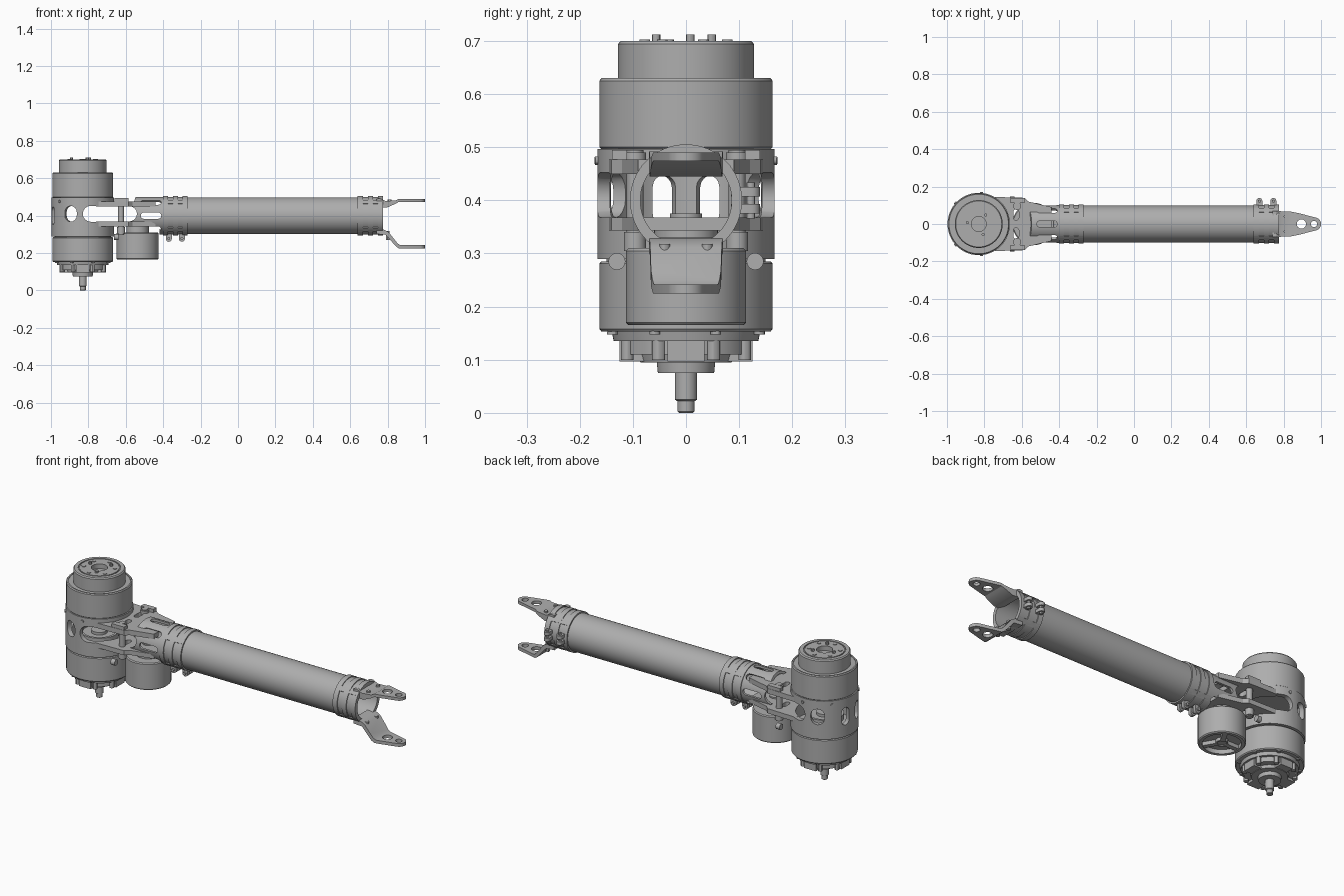
import bpy, bmesh
from math import pi, cos, sin, radians
from mathutils import Matrix, Vector

if "Cube" in bpy.data.objects:
    bpy.data.objects.remove(bpy.data.objects["Cube"])

GREY = (0.42, 0.42, 0.42, 1)
metal = bpy.data.materials.new("grey metal")
metal.use_nodes = True
metal.diffuse_color = GREY
metal.node_tree.nodes["Principled BSDF"].inputs["Base Color"].default_value = GREY
parts = []

MX, MZ = -0.83, 0.40                       # joint axis x, arm axis height
JOINT = Matrix.Translation((MX, 0, 0))
ARM = Matrix.Translation((0, 0, MZ))
TO_X = ARM @ Matrix.Rotation(pi / 2, 4, 'Y')
SIDE = Matrix.Rotation(pi / 2, 4, 'X')     # xy outline -> xz outline
RADIAL = Matrix(((0, 0, 1), (1, 0, 0), (0, 1, 0))).to_4x4()


def finish(name, bm, matrix):
    bmesh.ops.remove_doubles(bm, verts=bm.verts, dist=1e-5)
    bmesh.ops.recalc_face_normals(bm, faces=bm.faces)
    bm.transform(matrix)
    mesh = bpy.data.meshes.new(name)
    bm.to_mesh(mesh)
    bm.free()
    mesh.materials.append(metal)
    ob = bpy.data.objects.new(name, mesh)
    bpy.context.collection.objects.link(ob)
    parts.append(ob)
    return ob


def lathe(name, profile, matrix=JOINT, closed=False, steps=64):
    bm = bmesh.new()
    vs = [bm.verts.new((r, 0, z)) for r, z in profile]
    pairs = list(zip(vs, vs[1:])) + ([(vs[-1], vs[0])] if closed else [])
    es = [bm.edges.new(p) for p in pairs]
    bmesh.ops.spin(bm, geom=vs + es, cent=(0, 0, 0), axis=(0, 0, 1), angle=2 * pi, steps=steps)
    return finish(name, bm, matrix)


def ring(name, r0, r1, a, b, matrix=TO_X):
    return lathe(name, [(r0, a), (r1, a), (r1, b), (r0, b)], matrix, True)


def rod(name, r, a, b, matrix, steps=20):
    return lathe(name, [(0, a), (r, a), (r, b), (0, b)], matrix, steps=steps)


def prism(name, pts, a, b, matrix=Matrix()):
    bm = bmesh.new()
    f = bm.faces.new([bm.verts.new((x, y, a)) for x, y in pts])
    ext = bmesh.ops.extrude_face_region(bm, geom=[f])["geom"]
    bmesh.ops.translate(bm, vec=(0, 0, b - a), verts=[v for v in ext if isinstance(v, bmesh.types.BMVert)])
    return finish(name, bm, matrix)


def box(name, x0, x1, y0, y1, z0, z1, matrix=Matrix()):
    return prism(name, [(x0, y0), (x1, y0), (x1, y1), (x0, y1)], z0, z1, matrix)


def slot(length, width, cx=0, cy=0, n=8):
    # rounded slot outline, long side along x
    r, h = width / 2, (length - width) / 2
    return [(cx + s * h + r * cos(a), cy + r * sin(a))
            for s, start in ((1, -pi / 2), (-1, pi / 2))
            for a in (start + pi * i / n for i in range(n + 1))]


def combine(ob, others, op='DIFFERENCE'):
    for c in others:
        m = ob.modifiers.new("cut", 'BOOLEAN')
        m.operation, m.object, m.solver = op, c, 'EXACT'
    bpy.context.view_layer.update()
    dg = bpy.context.evaluated_depsgraph_get()
    mesh = bpy.data.meshes.new_from_object(ob.evaluated_get(dg))
    ob.modifiers.clear()
    ob.data = mesh
    for c in others:
        parts.remove(c)
        bpy.data.objects.remove(c)
    return ob


def around(r, angle, axis_matrix=JOINT):
    return axis_matrix @ Matrix.Translation((r * cos(angle), r * sin(angle), 0))


# Upper drive: drum, stepped cap with recessed output face
lathe("upper_drum", [(0, .495), (.158, .495), (.163, .50), (.163, .625), (.159, .63), (.152, .63), (.152, .626),
                     (.128, .626), (.128, .694), (.123, .70), (.104, .70), (.104, .694), (.098, .694),
                     (.098, .70), (.04, .70), (.04, .675), (0, .675)])
for i in range(3):
    rod("output_pin", .008, .69, .712, around(.061, radians(172.5 + 120 * i)), 12)
for i in range(6):
    rod("output_screw", .010, .69, .703, around(.078, radians(25 + 60 * i)), 12)
for i in range(8):
    for z in (.493, .148):
        rod("drum_screw", .010, z, z + .012, around(.15, radians(22 + 45 * i)), 12)

# Lower drive: drum, gear cover, flange and output shaft
lathe("lower_drum", [(0, .30), (.15, .30), (.15, .285), (.159, .285), (.163, .281), (.163, .158), (.159, .153),
                     (.14, .153), (.136, .135), (.122, .135), (.122, .11), (.09, .11), (.086, .095), (.055, .095),
                     (.053, .075), (.021, .075), (.021, .025), (.016, .022), (.016, .003), (.013, 0), (0, 0)])
for i in range(4):
    lug = JOINT @ Matrix.Rotation(pi / 2 * i, 4, 'Z')
    box("cover_lug", .06, .125, -.035, .035, .097, .145, lug)
    for s in (-1, 1):
        rod("cover_screw", .012, .10, .15, around(.122, radians(s * 25), lug), 12)

# Housing shell with windows, open toward the arm
housing = ring("housing_shell", .143, .167, .29, .497, JOINT)
cuts = [prism("cutter", slot(.085, .07, 0, .01), .1, .2,
              ARM @ JOINT @ Matrix.Rotation(radians(a), 4, 'Z') @ RADIAL
              @ Matrix.Rotation(pi / 2, 4, 'Z') @ Matrix.Translation((.01, -.01, 0)))
        for a in (-113, 113)]
cuts += [prism("cutter", slot(.095, .045), .1, .2,
               ARM @ JOINT @ Matrix.Rotation(radians(a), 4, 'Z') @ RADIAL @ Matrix.Rotation(pi / 2, 4, 'Z'))
         for a in (-163, 163)]
cuts.append(prism("cutter", slot(.5, .085, -.58, .41), -.3, .3, SIDE))
combine(housing, cuts)
for s in (-1, 1):
    for a in (85, 138):
        rod("housing_screw", .008, .155, .172, ARM @ JOINT @ Matrix.Rotation(radians(s * a), 4, 'Z')
            @ Matrix.Translation((0, 0, .075)) @ Matrix.Rotation(pi / 2, 4, 'Y'), 12)

# Drive pulley inside the housing
lathe("drive_pulley", [(0, .295), (.06, .295), (.06, .33), (.095, .33), (.095, .36), (.082, .36), (.082, .352),
                       (.04, .352), (.04, .366), (0, .366)])

# Two bridge plates from the housing to the arm, joined by posts
half = [(-.76, .145), (-.585, .14), (-.565, .12), (-.44, .09)]
outline = half + [(x, -y) for x, y in reversed(half)]
for name, z0, z1 in (("upper_bridge", .45, .477), ("lower_bridge", .343, .368)):
    plate = prism(name, outline, z0, z1)
    cutters = [rod("cutter", .142, .2, .6, JOINT, 48)]
    cutters += [prism("cutter", slot(.06, .028), .2, .6,
                      Matrix.Translation((-.63, s * .05, 0)) @ Matrix.Rotation(pi / 2, 4, 'Z')) for s in (-1, 1)]
    if z0 > .4:
        cutters.append(box("cutter", -.54, -.4, -.05, .05, .4, .6))
    combine(plate, cutters)
for s in (-1, 1):
    at = Matrix.Translation((-.625, s * .096, 0))
    rod("bridge_post", .016, .30, .495, at)
    for z in (.455, .305):
        rod("post_collar", .021, z, z + .035, at)
    box("bridge_foot", -.66, -.585, s * .125 - .014, s * .125 + .014, .47, .495)
    rod("bridge_eye", .016, -.012, .012, Matrix.Translation((-.65, s * .13, .285)) @ TO_X.to_3x3().to_4x4())

# Small motor hanging under the bridge
AUX = Matrix.Translation((-.537, 0, 0))
lathe("small_motor", [(0, .185), (.03, .185), (.03, .168), (.022, .168), (.022, .172), (0, .172)], AUX)
lathe("small_motor_can", [(0, .31), (.108, .31), (.113, .305), (.113, .17), (.108, .165), (.092, .165),
                          (.092, .188), (0, .188)], AUX)
for i in range(3):
    box("motor_spoke", .02, .098, -.012, .012, .168, .19, AUX @ Matrix.Rotation(radians(60 + 120 * i), 4, 'Z'))
rod("motor_neck", .06, .30, .345, AUX, 32)
rod("motor_pulley", .03, .34, .375, AUX, 32)

# Slotted sleeve between the bridge and the tube
sleeve = ring("slotted_sleeve", .088, .101, -.575, -.39)
cuts = [prism("cutter", slot(.11, .034, -.465), .05, .2, ARM @ Matrix.Rotation(pi / 4 * i, 4, 'X'))
        for i in range(8) if i != 4]
cuts.append(prism("cutter", [(-.6, .2), (-.42, .2), (-.42, .343), (-.6, .343)], -.2, .2, SIDE))
cuts.append(prism("cutter", [(-.6, .42), (-.565, .45), (-.54, .52), (-.6, .52)], -.2, .2, SIDE))
cuts.append(prism("cutter", slot(.1, .08, -.59, .41), -.2, .2, SIDE))
combine(sleeve, cuts)

# Main tube
ring("main_tube", .09, .098, -.40, .66)


def clamp(name, start, end, screw_side, screw_x):
    # ribbed clamp collar with tangential clamp screws
    ring(name, .086, .101, start, end)
    w = (end - start) / 5
    for i in (0, 2, 4):
        ring(name + "_rib", .099, .1055, start + i * w, start + (i + 1) * w)
    for a in range(4):
        box(name + "_bridge", start, end, -.013, .013, .095, .105,
            ARM @ Matrix.Rotation(radians(45 + 90 * a), 4, 'X'))
    turn = ARM @ Matrix.Rotation(screw_side, 4, 'X')
    for x in screw_x:
        for s in (-1, 1):
            ear = prism(name + "_ear", slot(.055, .032), -.009, .009,
                        turn @ Matrix.Translation((x, s * .016, .112)) @ Matrix.Rotation(pi / 2, 4, 'X')
                        @ Matrix.Rotation(pi / 2, 4, 'Z'))
        rod(name + "_screw", .008, -.034, .034, turn @ Matrix.Translation((x, 0, .122))
            @ Matrix.Rotation(pi / 2, 4, 'X'), 12)


clamp("inner_clamp", -.40, -.27, pi, (-.37, -.30))
clamp("outer_clamp", .64, .775, -pi / 2, (.67, .745))

# Fork prongs: side profile trimmed by a tapered plan outline, with holes
plan = [(.74, -.07), (.84, -.066), (.88, -.058)]
plan += [(.965 + .035 * cos(a), .035 * sin(a)) for a in (radians(-70 + 14 * i) for i in range(11))]
plan += [(x, -y) for x, y in reversed(plan[:3])]
upper = [(.74, .462), (.775, .445), (.80, .445), (.845, .465), (.86, .474), (1.01, .474),
         (1.01, .49), (.86, .49), (.845, .482), (.79, .478), (.76, .492), (.74, .49)]
lower = [(.74, .302), (.79, .298), (.845, .235), (.86, .225), (1.01, .225), (1.01, .242),
         (.868, .242), (.855, .25), (.805, .312), (.775, .328), (.74, .33)]
for name, side in (("upper_prong", upper), ("lower_prong", lower)):
    prong = prism(name, side, -.1, .1, SIDE)
    combine(prong, [prism("cutter", plan, .1, .6)], 'INTERSECT')
    combine(prong, [prism("cutter", slot(.05, .05, .895), .1, .6), prism("cutter", slot(.034, .034, .963), .1, .6)])
for s in (-1, 1):
    rod("prong_screw", .010, .465, .487, Matrix.Translation((.81, s * .04, 0)), 12)
    rod("prong_screw", .010, .27, .318, Matrix.Translation((.80, s * .04, 0)), 12)

# Smooth curved surfaces, keep machined edges sharp
bpy.ops.object.select_all(action='DESELECT')
for ob in parts:
    ob.select_set(True)
bpy.context.view_layer.objects.active = parts[0]
bpy.ops.object.shade_smooth_by_angle(angle=radians(30))
